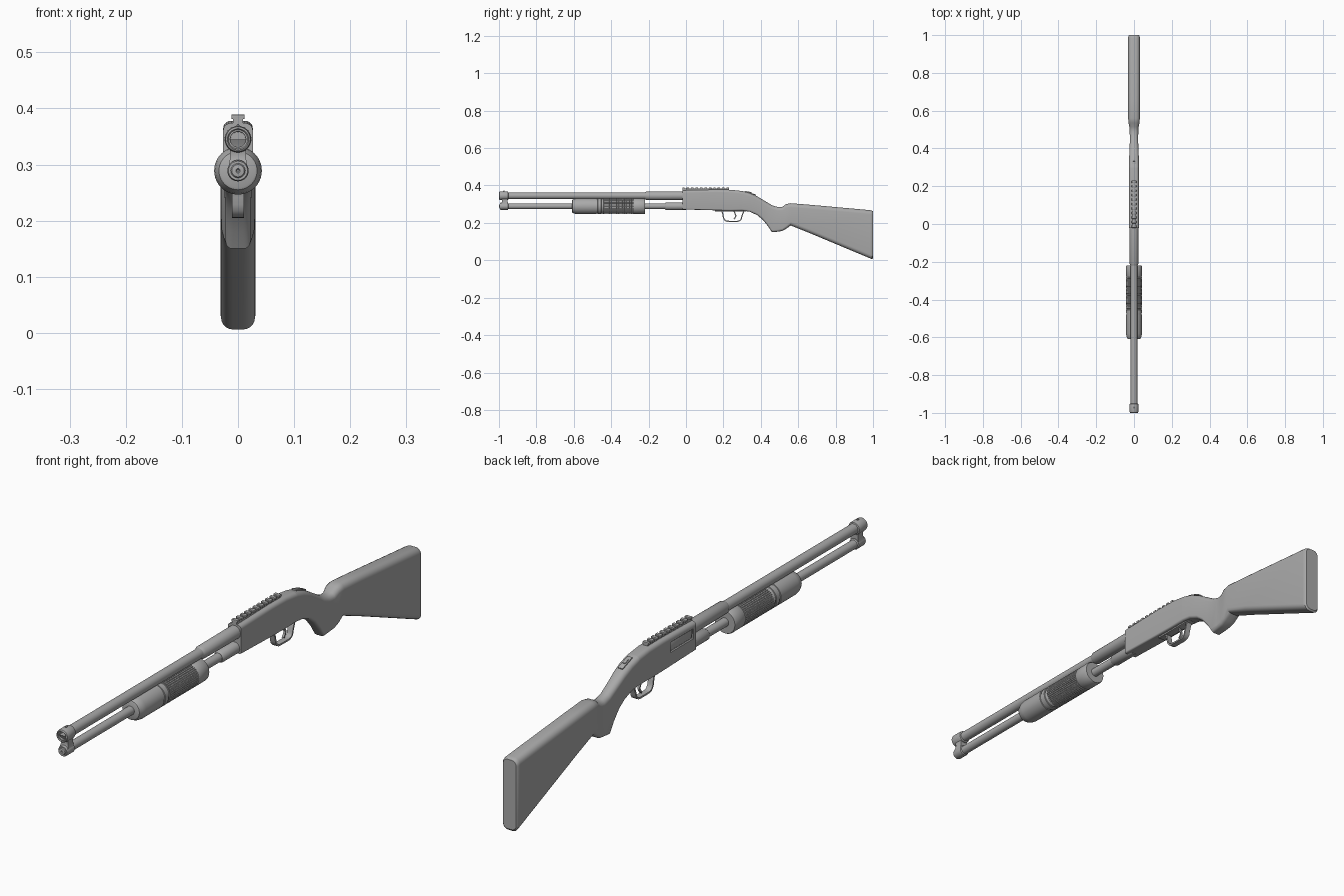
import bpy, bmesh, math
from mathutils import Vector

cube = bpy.data.objects.get("Cube")
if cube:
    bpy.data.objects.remove(cube, do_unlink=True)

GREY = (0.4, 0.4, 0.4, 1)
mat = bpy.data.materials.new("plain_grey")
mat.use_nodes = True
mat.diffuse_color = GREY
mat.node_tree.nodes["Principled BSDF"].inputs["Base Color"].default_value = GREY

BARREL_Z, TUBE_Z = 0.345, 0.289


def finish(name, bm, angle=35):
    bmesh.ops.recalc_face_normals(bm, faces=bm.faces)
    mesh = bpy.data.meshes.new(name)
    bm.to_mesh(mesh)
    bm.free()
    mesh.materials.append(mat)
    obj = bpy.data.objects.new(name, mesh)
    bpy.context.collection.objects.link(obj)
    smooth(obj, angle)
    return obj


def smooth(obj, angle=35):
    bpy.ops.object.select_all(action='DESELECT')
    bpy.context.view_layer.objects.active = obj
    obj.select_set(True)
    bpy.ops.object.shade_smooth_by_angle(angle=math.radians(angle))


def skin(bm, rings, caps=True):
    """Bridge successive closed rings of points."""
    loops = [[bm.verts.new(p) for p in ring] for ring in rings]
    n = len(loops[0])
    for a, b in zip(loops, loops[1:]):
        for i in range(n):
            j = (i + 1) % n
            bm.faces.new((a[i], a[j], b[j], b[i]))
    if caps:
        bm.faces.new(loops[0])
        bm.faces.new(loops[-1])


def lathe_bm(profile, z, sides=32):
    """Turn a list of (y, radius) about an axis along y."""
    bm = bmesh.new()
    skin(bm, [[(r * math.cos(math.tau * i / sides), y, z + r * math.sin(math.tau * i / sides))
               for i in range(sides)] for y, r in profile])
    return bm


def lathe(name, profile, z, sides=32):
    return finish(name, lathe_bm(profile, z, sides))


def section(y, top, bottom, half, round_top, round_bottom):
    """Rounded rectangle across the body."""
    pts = []
    corners = ((1, top, -1, round_top, 0), (-1, top, -1, round_top, 90),
               (-1, bottom, 1, round_bottom, 180), (1, bottom, 1, round_bottom, 270))
    for sx, z, sz, r, start in corners:
        for k in range(6):
            a = math.radians(start + 18 * k)
            pts.append((sx * (half - r) + r * math.cos(a), y, z + sz * r + r * math.sin(a)))
    return pts


def loft(name, rows):
    bm = bmesh.new()
    skin(bm, [section(*row) for row in rows])
    return finish(name, bm)


def box(name, centre, size, bevel=0.0, tilt=0.0):
    bm = bmesh.new()
    bmesh.ops.create_cube(bm, size=1)
    bmesh.ops.scale(bm, vec=size, verts=bm.verts)
    if bevel:
        bmesh.ops.bevel(bm, geom=bm.edges[:], offset=bevel, segments=2, affect='EDGES', profile=0.5)
    obj = finish(name, bm)
    obj.location = centre
    obj.rotation_euler.x = math.radians(tilt)
    return obj


def strap(name, path, half, thick):
    """Sweep a flat bar along a smoothed (y, z) path."""
    pts = [Vector((0, y, z)) for y, z in path]
    for _ in range(2):
        cut = [pts[0]]
        for a, b in zip(pts, pts[1:]):
            cut += [a.lerp(b, 0.25), a.lerp(b, 0.75)]
        pts = cut + [pts[-1]]
    rings = []
    for i, p in enumerate(pts):
        d = (pts[min(i + 1, len(pts) - 1)] - pts[max(i - 1, 0)]).normalized()
        side = Vector((0, -d.z, d.y)) * thick / 2
        wide = Vector((half, 0, 0))
        rings.append([p + wide + side, p - wide + side, p - wide - side, p + wide - side])
    bm = bmesh.new()
    skin(bm, rings)
    finish(name, bm)


# Receiver with an ejection port cut into one side
join = (0.30, 0.370, 0.266, 0.0265, 0.016, 0.008)
receiver = loft("receiver", [
    (-0.02, 0.374, 0.272, 0.0265, 0.014, 0.006),
    (0.16, 0.378, 0.267, 0.0265, 0.014, 0.006),
    (0.24, 0.377, 0.266, 0.0265, 0.015, 0.006), join])
cutter = box("port_cutter", (-0.03, 0.06, 0.337), (0.02, 0.13, 0.036))
cutter.hide_render = True
cut = receiver.modifiers.new("port", 'BOOLEAN')
cut.operation = 'DIFFERENCE'
cut.solver = 'EXACT'
cut.object = cutter
bpy.context.view_layer.objects.active = receiver
bpy.ops.object.modifier_apply(modifier=cut.name)
bpy.data.objects.remove(cutter, do_unlink=True)
smooth(receiver)
box("bolt", (-0.018, 0.06, 0.337), (0.010, 0.12, 0.030), 0.003)

# Wrist, grip and shoulder stock
loft("stock", [
    join,
    (0.34, 0.360, 0.260, 0.026, 0.018, 0.010),
    (0.38, 0.342, 0.242, 0.0245, 0.019, 0.012),
    (0.41, 0.324, 0.217, 0.023, 0.020, 0.014),
    (0.44, 0.306, 0.180, 0.022, 0.020, 0.014),
    (0.46, 0.294, 0.150, 0.022, 0.020, 0.012),
    (0.49, 0.285, 0.153, 0.023, 0.020, 0.012),
    (0.515, 0.286, 0.157, 0.025, 0.020, 0.013),
    (0.535, 0.300, 0.168, 0.029, 0.020, 0.016),
    (0.56, 0.305, 0.186, 0.031, 0.022, 0.020),
    (0.66, 0.297, 0.146, 0.031, 0.022, 0.021),
    (0.985, 0.268, 0.010, 0.031, 0.022, 0.022),
    (0.995, 0.265, 0.006, 0.030, 0.021, 0.021),
    (1.0, 0.261, 0.012, 0.026, 0.018, 0.018)])

# Barrel and its thicker rear sleeve
lathe("barrel", [(0, 0.018), (-0.96, 0.018)], BARREL_Z)
lathe("barrel_sleeve", [(0, 0.024), (-0.21, 0.023), (-0.22, 0.018)], BARREL_Z)
lathe("muzzle", [(-0.95, 0.018), (-0.952, 0.022), (-0.957, 0.0235), (-0.992, 0.0235), (-0.998, 0.022),
                 (-1.0, 0.019), (-0.997, 0.017), (-0.997, 0.014), (-0.93, 0.013)], BARREL_Z)
lathe("front_sight", [(-0.978, 0.002), (-0.976, 0.003), (-0.972, 0.003), (-0.97, 0.002)], 0.369, 12)

# Magazine tube, end cap and rear collar
lathe("magazine_tube", [(0, 0.0155), (-0.96, 0.0155)], TUBE_Z)
lathe("magazine_cap", [(-0.95, 0.0155), (-0.953, 0.019), (-0.990, 0.019), (-0.995, 0.017), (-0.995, 0.013),
                       (-0.998, 0.011), (-0.999, 0.004), (-0.996, 0.002)], TUBE_Z)
lathe("tube_collar", [(0, 0.021), (-0.105, 0.021), (-0.112, 0.0165)], TUBE_Z)

# Waisted clamp joining barrel and tube
rings = []
for k in range(9):
    t = k / 8
    z = TUBE_Z + (BARREL_Z - TUBE_Z) * t
    pinch = math.sin(math.pi * t)
    w, front = 0.019 - 0.005 * pinch, -0.994 + 0.010 * pinch
    rings.append([(w, front, z), (w, -0.955, z), (-w, -0.955, z), (-w, front, z)])
bm = bmesh.new()
skin(bm, rings)
finish("muzzle_clamp", bm)

# Pump grip with a raised chequered band between grooves
profile = [(-0.61, 0.030), (-0.608, 0.034), (-0.595, 0.040), (-0.58, 0.0425)]
for y in (-0.475, -0.45):
    profile += [(y - 0.004, 0.0425), (y - 0.003, 0.040), (y + 0.003, 0.040), (y + 0.004, 0.0425)]
profile += [(-0.44 + 0.01 * k, 0.0405) for k in range(17)]
profile += [(-0.276, 0.0425), (-0.225, 0.0425), (-0.22, 0.040), (-0.22, 0.030)]
bm = lathe_bm(profile, TUBE_Z, 40)
band = [f for f in bm.faces if -0.439 < f.calc_center_median().y < -0.281]
bmesh.ops.recalc_face_normals(bm, faces=bm.faces)
bmesh.ops.inset_individual(bm, faces=band, thickness=0.0013, depth=0.002)
finish("pump_grip", bm, 30)

# Sight rail: a narrow base under evenly spaced wider teeth
box("rail_base", (0, 0.105, 0.379), (0.018, 0.25, 0.010))
for k in range(11):
    box("rail_tooth", (0, -0.0135 + 0.0237 * k, 0.385), (0.024, 0.013, 0.008), 0.0015)

# Safety slider on the tang
box("safety_plate", (0, 0.345, 0.359), (0.020, 0.060, 0.005), 0.002, -20)
box("safety_button", (0, 0.342, 0.363), (0.011, 0.022, 0.005), 0.002, -20)

# Trigger and its guard
strap("trigger_guard", [(0.175, 0.270), (0.195, 0.262), (0.203, 0.209), (0.245, 0.208),
                        (0.292, 0.208), (0.300, 0.240), (0.312, 0.270)], 0.0105, 0.006)
strap("trigger", [(0.252, 0.272), (0.262, 0.250), (0.268, 0.236), (0.256, 0.219)], 0.004, 0.006)
box("trigger_plate", (0, 0.24, 0.265), (0.030, 0.17, 0.008), 0.002)
